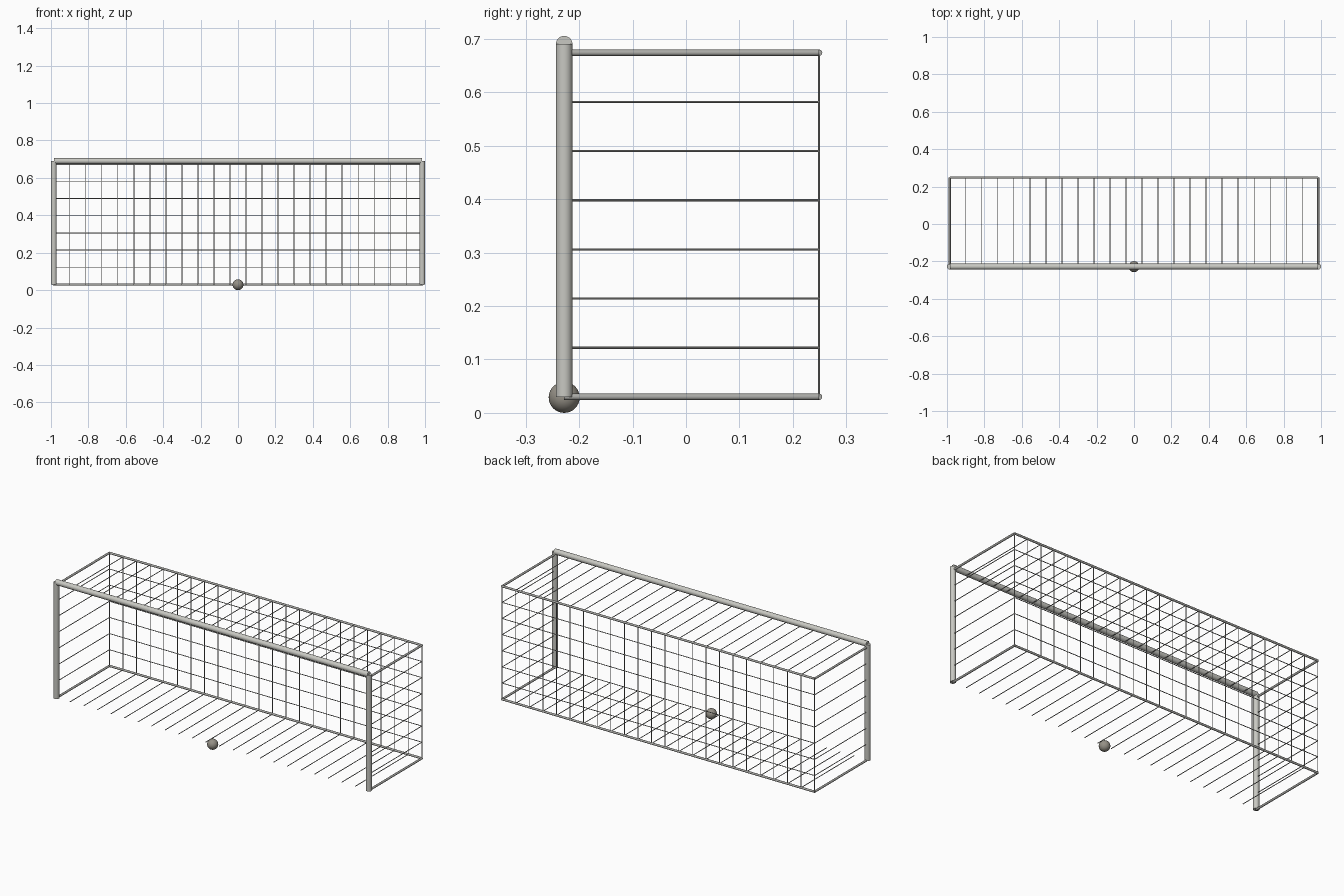
import bpy
from mathutils import Vector

cube = bpy.data.objects.get("Cube")
if cube:
    bpy.data.objects.remove(cube, do_unlink=True)


def material(name, color):
    mat = bpy.data.materials.new(name)
    mat.diffuse_color = (*color, 1)
    mat.use_nodes = True
    mat.node_tree.nodes["Principled BSDF"].inputs["Base Color"].default_value = (*color, 1)
    return mat


post_paint = material("light grey paint", (0.58, 0.58, 0.54))
frame_metal = material("grey metal", (0.40, 0.40, 0.38))
net_cord = material("net grey", (0.40, 0.40, 0.38))
ball_skin = material("warm grey", (0.30, 0.28, 0.24))


def rod(name, start, end, radius, mat, sides):
    """Straight round bar between two points."""
    a, b = Vector(start), Vector(end)
    bpy.ops.mesh.primitive_cylinder_add(vertices=sides, radius=radius,
                                        depth=(b - a).length, location=(a + b) / 2)
    obj = bpy.context.object
    obj.name = name
    obj.rotation_euler = (b - a).to_track_quat("Z", "Y").to_euler()
    obj.data.materials.append(mat)
    bpy.ops.object.shade_smooth_by_angle()
    return obj


def net(name, lines):
    """One joined panel of parallel cords."""
    cords = [rod(name, a, b, CORD, net_cord, 8) for a, b in lines]
    bpy.ops.object.select_all(action="DESELECT")
    for cord in cords:
        cord.select_set(True)
    bpy.context.view_layer.objects.active = cords[0]
    bpy.ops.object.join()
    cords[0].name = name


SIDE, FRONT, BACK = 0.985, -0.228, 0.249
LOW, HIGH, BAR_Z = 0.03, 0.674, 0.69
POST, FRAME, CORD = 0.0155, 0.006, 0.0021
xs = [-SIDE + 2 * SIDE * i / 23 for i in range(24)]
zs = [LOW + (HIGH - LOW) * i / 7 for i in range(8)]

# Goal mouth
rod("crossbar", (-SIDE, FRONT, BAR_Z), (SIDE, FRONT, BAR_Z), POST, post_paint, 32)
for side, x in (("left", SIDE), ("right", -SIDE)):
    rod(side + "_post", (x, FRONT, LOW), (x, FRONT, BAR_Z), POST, post_paint, 32)

# Support frame
for level, z in (("lower", LOW), ("upper", HIGH)):
    rod(level + "_back_bar", (-SIDE, BACK, z), (SIDE, BACK, z), FRAME, frame_metal, 16)
    for side, x in (("left", SIDE), ("right", -SIDE)):
        rod(f"{level}_{side}_bar", (x, FRONT, z), (x, BACK, z), FRAME, frame_metal, 16)

# Net panels
net("back_net_uprights", [((x, BACK, LOW), (x, BACK, HIGH)) for x in xs])
net("back_net_rows", [((-SIDE, BACK, z), (SIDE, BACK, z)) for z in zs[1:-1]])
net("roof_net", [((x, FRONT, HIGH), (x, BACK, HIGH)) for x in xs[1:-1]])
net("floor_net", [((x, FRONT, LOW), (x, BACK, LOW)) for x in xs[1:-1]])
for side, x in (("left", SIDE), ("right", -SIDE)):
    net(side + "_side_net", [((x, FRONT, z), (x, BACK, z)) for z in zs[1:-1]])

# Ball on the goal line
bpy.ops.mesh.primitive_uv_sphere_add(segments=32, ring_count=16, radius=0.029,
                                     location=(0, FRONT, 0.029))
ball = bpy.context.object
ball.name = "ball"
ball.data.materials.append(ball_skin)
bpy.ops.object.shade_smooth_by_angle()
